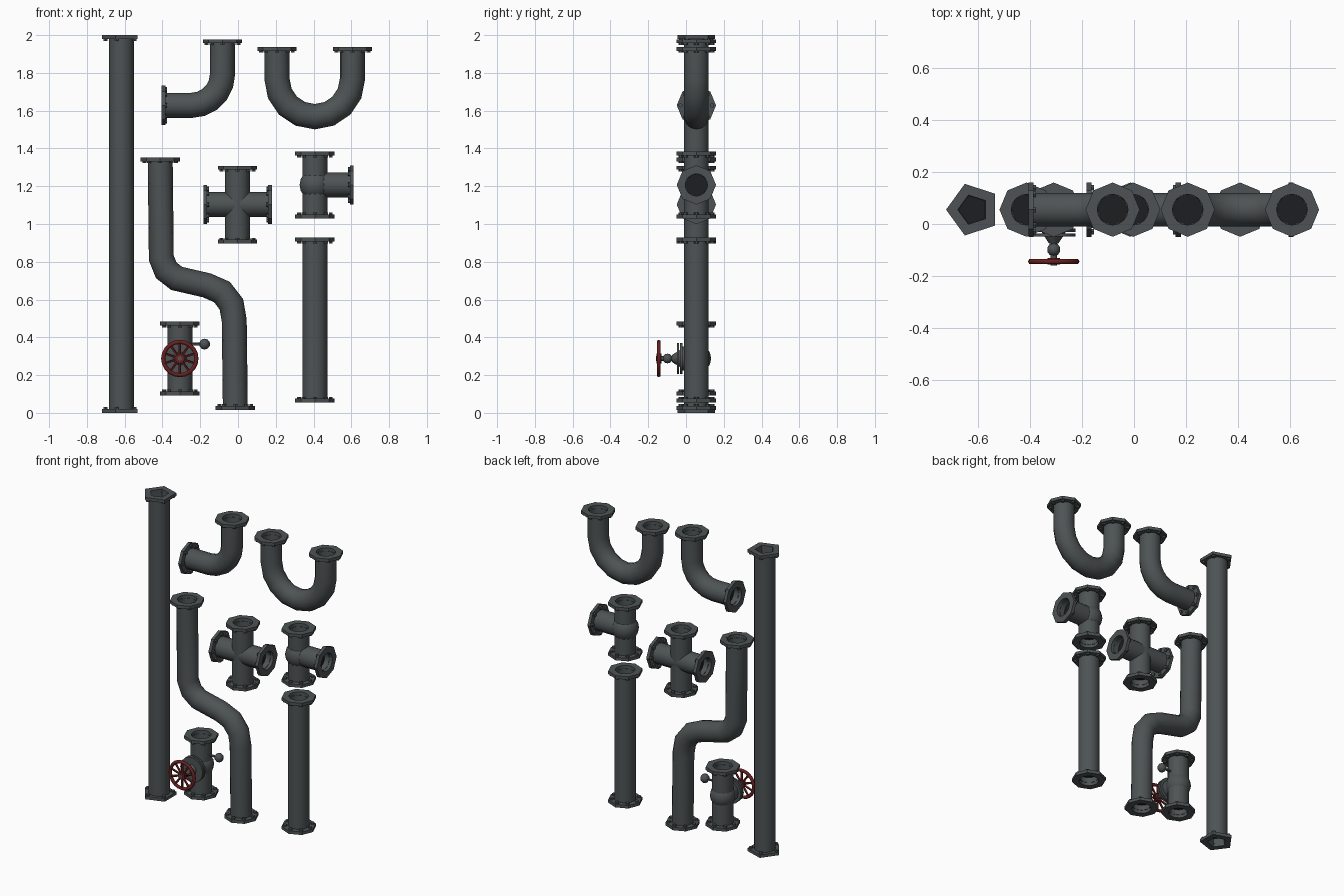
import bpy, bmesh, math
from mathutils import Vector, Matrix

if "Cube" in bpy.data.objects:
    bpy.data.objects.remove(bpy.data.objects["Cube"])

YC = 0.055      # depth of the common pipe centre line
R = 0.066       # pipe radius
FR = 0.104      # flange radius


def material(name, color):
    m = bpy.data.materials.new(name)
    m.diffuse_color = (*color, 1)
    m.use_nodes = True
    m.node_tree.nodes["Principled BSDF"].inputs["Base Color"].default_value = m.diffuse_color
    return m


STEEL = material("pipe_grey", (0.075, 0.086, 0.089))
DARK = material("bore_dark", (0.012, 0.013, 0.014))
RED = material("wheel_red", (0.14, 0.014, 0.014))


def finish(name, bm, mats=(STEEL,), angle=40):
    me = bpy.data.meshes.new(name)
    bm.normal_update()
    bm.to_mesh(me)
    bm.free()
    ob = bpy.data.objects.new(name, me)
    bpy.context.collection.objects.link(ob)
    for m in mats:
        me.materials.append(m)
    bpy.ops.object.select_all(action='DESELECT')
    bpy.context.view_layer.objects.active = ob
    ob.select_set(True)
    bpy.ops.object.shade_smooth_by_angle(angle=math.radians(angle))
    return ob


def frame(p, d):
    return Matrix.Translation(p) @ Vector(d).to_track_quat('Z', 'Y').to_matrix().to_4x4()


def rod(bm, a, b, r1, r2=None, n=10):
    a, b = Vector(a), Vector(b)
    bmesh.ops.create_cone(bm, cap_ends=True, segments=n, radius1=r1, radius2=r1 if r2 is None else r2,
                          depth=(b - a).length, matrix=frame((a + b) / 2, b - a))


def ball(bm, p, r, n=10):
    bmesh.ops.create_uvsphere(bm, u_segments=n, v_segments=n // 2 + 1, radius=r,
                              matrix=Matrix.Translation(p))


def bridge(bm, a, b):
    n = len(a)
    return [bm.faces.new((a[i], a[(i + 1) % n], b[(i + 1) % n], b[i])) for i in range(n)]


def tube(bm, path, r=R, n=14):
    """Open skin swept along a path of (x, z) points."""
    pts = [Vector((x, YC, z)) for x, z in path]
    loops = []
    for i, p in enumerate(pts):
        d_in = (p - pts[max(i - 1, 0)]).normalized()
        d_out = (pts[min(i + 1, len(pts) - 1)] - p).normalized()
        t = (d_in + d_out).normalized()
        y = Vector((0, 1, 0))
        side = y.cross(t)
        k = 1 / max(t.dot(d_out if i < len(pts) - 1 else d_in), 0.7)   # mitre
        loops.append([bm.verts.new(p + side * (r * k * math.cos(a)) + y * (r * math.sin(a)))
                      for a in (2 * math.pi * j / n for j in range(n))])
    for a, b in zip(loops, loops[1:]):
        bridge(bm, a, b)


def flange(name, x, z, d, sides=8, rot=0.0, bore_sides=16):
    """Bolted plate with a recessed bore; d is the outward (x, z) direction."""
    bm = bmesh.new()
    n = 20 if sides == 5 else 16
    mat = frame((x, YC, z), (d[0], 0, d[1])) @ Matrix.Rotation(rot, 4, 'Z')

    def loop(r, h, s):
        out = []
        for i in range(n):
            a, step = 2 * math.pi * i / n, 2 * math.pi / s
            q = r * math.cos(step / 2) / math.cos(a % step - step / 2)
            out.append(bm.verts.new(mat @ Vector((q * math.cos(a), q * math.sin(a), h))))
        return out

    rings = [loop(0.058, -0.02, sides), loop(FR, -0.02, sides), loop(FR, 0, sides),
             loop(0.059, 0, bore_sides), loop(0.057, -0.055, bore_sides)]
    for a, b in zip(rings, rings[1:]):
        bridge(bm, a, b)
    bm.faces.new(rings[-1]).material_index = 1
    for i in range(sides):
        a = 2 * math.pi * i / sides
        c, s = 0.084 * math.cos(a), 0.084 * math.sin(a)
        rod(bm, mat @ Vector((c, s, -0.03)), mat @ Vector((c, s, -0.019)), 0.012, n=6)
    finish(name, bm, (STEEL, DARK), 30)


def pipe(name, path):
    bm = bmesh.new()
    tube(bm, path)
    finish(name, bm)


def arc(cx, cz, r, a0, a1, n):
    return [(cx + r * math.cos(math.radians(a0 + (a1 - a0) * i / n)),
             cz + r * math.sin(math.radians(a0 + (a1 - a0) * i / n))) for i in range(n + 1)]


UP, DOWN, LEFT, RIGHT = (0, 1), (0, -1), (-1, 0), (1, 0)

# Long straight pipe with five-sided flanges
pipe("long_pipe", [(-0.617, 0), (-0.617, 2)])
flange("long_pipe_top_flange", -0.617, 2, UP, 5, 0, 5)
flange("long_pipe_bottom_flange", -0.617, 0, DOWN, 5, 0, 5)

# Short straight pipe
pipe("short_pipe", [(0.407, 0.055), (0.407, 0.928)])
flange("short_pipe_top_flange", 0.407, 0.928, UP)
flange("short_pipe_bottom_flange", 0.407, 0.055, DOWN)

# Quarter-turn elbow
pipe("elbow_pipe", [(-0.405, 1.628)] + arc(-0.247, 1.793, 0.165, -90, 0, 5) + [(-0.082, 1.977)])
flange("elbow_top_flange", -0.082, 1.977, UP)
flange("elbow_side_flange", -0.405, 1.628, LEFT)

# U bend
pipe("u_pipe", [(0.206, 1.937)] + arc(0.406, 1.768, 0.2, 180, 360, 8) + [(0.606, 1.937)])
for side, x in (("left", 0.206), ("right", 0.606)):
    flange("u_%s_flange" % side, x, 1.937, UP)

# Offset pipe
pipe("offset_pipe", [(-0.412, 1.352), (-0.406, 0.82), (-0.38, 0.755), (-0.325, 0.712), (-0.165, 0.675),
                     (-0.085, 0.64), (-0.035, 0.575), (-0.02, 0.49), (-0.014, 0.016)])
flange("offset_top_flange", -0.412, 1.352, UP)
flange("offset_bottom_flange", -0.014, 0.016, DOWN)

# Four-way cross
pipe("cross_upright", [(-0.003, 0.897), (-0.003, 1.308)])
pipe("cross_arm", [(-0.183, 1.103), (0.18, 1.103)])
for side, x, z, d in (("top", -0.003, 1.308, UP), ("bottom", -0.003, 0.897, DOWN),
                      ("left", -0.183, 1.103, LEFT), ("right", 0.18, 1.103, RIGHT)):
    flange("cross_%s_flange" % side, x, z, d)

# Three-way tee with a bulged body
pipe("tee_upright", [(0.407, 1.03), (0.407, 1.383)])
pipe("tee_arm", [(0.407, 1.207), (0.612, 1.207)])
bm = bmesh.new()
ball(bm, (0.407, YC, 1.207), 0.083, 14)
finish("tee_body", bm)
for side, x, z, d in (("top", 0.407, 1.383, UP), ("bottom", 0.407, 1.03, DOWN),
                      ("right", 0.612, 1.207, RIGHT)):
    flange("tee_%s_flange" % side, x, z, d)

# Valve body and bonnet
VX, VZ = -0.308, 0.288
pipe("valve_pipe", [(VX, 0.093), (VX, 0.483)])
flange("valve_top_flange", VX, 0.483, UP)
flange("valve_bottom_flange", VX, 0.093, DOWN)
bm = bmesh.new()
ball(bm, (VX, YC, VZ), 0.078, 14)
for y0, y1, r0, r1 in ((YC, -0.02, 0.068, 0.064), (-0.018, -0.031, 0.083, 0.083),
                       (-0.036, -0.048, 0.083, 0.083), (-0.025, -0.075, 0.05, 0.018),
                       (-0.07, -0.16, 0.012, 0.012)):
    rod(bm, (VX, y0, VZ), (VX, y1, VZ), r0, r1, 12)
ball(bm, (VX, -0.098, VZ), 0.026)
finish("valve_bonnet", bm)

# Side gauge knob
bm = bmesh.new()
rod(bm, (VX, YC, 0.364), (-0.18, YC, 0.364), 0.008, n=6)
ball(bm, (-0.177, YC, 0.364), 0.029, 8)
finish("valve_knob", bm)

# Hand wheel: rim, hub and spokes
bm = bmesh.new()
WY, N = -0.144, 20
rim = []
for i in range(N):
    a = 2 * math.pi * i / N
    rim.append([bm.verts.new((VX + (0.088 + 0.011 * math.cos(b)) * math.cos(a), WY + 0.011 * math.sin(b),
                              VZ + (0.088 + 0.011 * math.cos(b)) * math.sin(a)))
                for b in (math.pi * j / 3 for j in range(6))])
for i in range(N):
    bridge(bm, rim[i], rim[(i + 1) % N])
bmesh.ops.recalc_face_normals(bm, faces=bm.faces)
rod(bm, (VX, WY + 0.013, VZ), (VX, WY - 0.011, VZ), 0.026, n=10)
for i in range(10):
    a = 2 * math.pi * (i + 0.5) / 10
    rod(bm, (VX, WY, VZ), (VX + 0.085 * math.cos(a), WY, VZ + 0.085 * math.sin(a)), 0.007, n=5)
finish("hand_wheel", bm, (RED,), 65)
